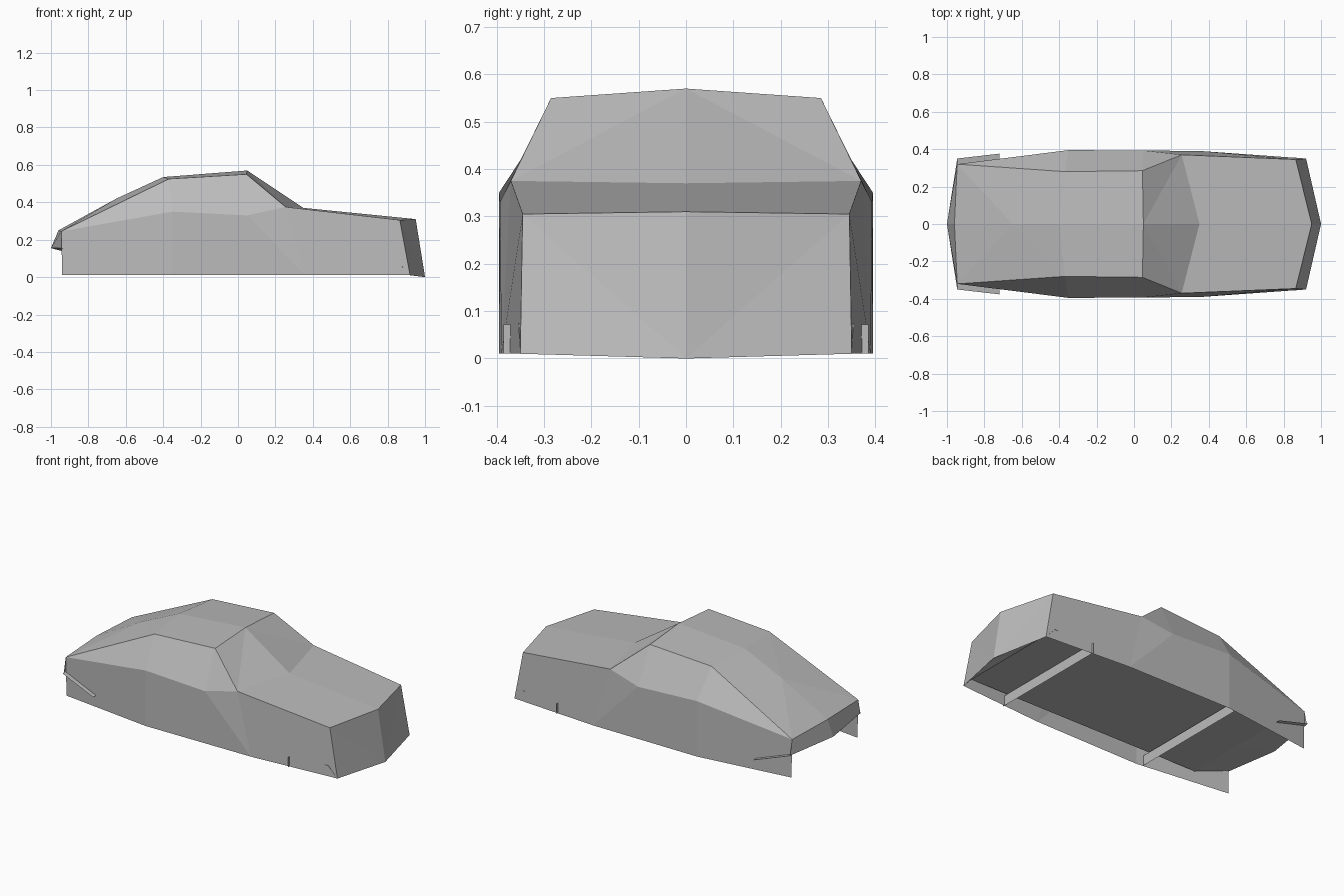
import bpy

cube = bpy.data.objects.get("Cube")
if cube:
    bpy.data.objects.remove(cube, do_unlink=True)

# One plain grey paint for every part
paint = bpy.data.materials.new("plain grey")
paint.use_nodes = True
grey = (0.5, 0.5, 0.5, 1)
paint.diffuse_color = grey
paint.node_tree.nodes["Principled BSDF"].inputs["Base Color"].default_value = grey


def half_part(name, points, faces):
    """Build the +y half from named points, then mirror it across y = 0."""
    names = list(points)
    mesh = bpy.data.meshes.new(name)
    mesh.from_pydata(list(points.values()), [],
                     [[names.index(n) for n in f.split()] for f in faces])
    mesh.materials.append(paint)
    obj = bpy.data.objects.new(name, mesh)
    bpy.context.collection.objects.link(obj)
    mirror = obj.modifiers.new("mirror", "MIRROR")
    mirror.use_axis = (False, True, False)
    return obj


# Body shell: centre line, roof edge, belt line and sill
shell = {
    "tail": (-0.96, 0, 0.25), "rear_glass": (-0.65, 0, 0.42),
    "roof_back": (-0.4, 0, 0.535), "roof_front": (0.05, 0, 0.57),
    "cowl": (0.35, 0, 0.37), "nose": (0.95, 0, 0.31), "chin": (1, 0, 0),
    "lip": (-1, 0, 0.155), "lip_side": (-0.945, 0.34, 0.155),
    "tail_side": (-0.945, 0.32, 0.245), "roof_back_side": (-0.37, 0.28, 0.525),
    "roof_front_side": (0.045, 0.285, 0.55), "cowl_side": (0.255, 0.37, 0.375),
    "nose_side": (0.865, 0.345, 0.305),
    "belt_back": (-0.35, 0.395, 0.35), "belt_front": (0.05, 0.393, 0.33),
    "sill_tail": (-0.94, 0.32, 0.01), "sill_back": (-0.35, 0.395, 0.01),
    "sill_front": (0.36, 0.39, 0.01), "chin_side": (0.92, 0.35, 0.01),
}
half_part("body_shell", shell, [
    # rear glass, roof, windscreen, bonnet
    "tail rear_glass tail_side",
    "rear_glass roof_back_side tail_side",
    "rear_glass roof_back roof_back_side",
    "roof_back roof_front roof_front_side roof_back_side",
    "roof_front cowl_side roof_front_side",
    "roof_front cowl cowl_side",
    "cowl nose nose_side cowl_side",
    # nose and tail
    "nose chin nose_side",
    "chin chin_side nose_side",
    "lip tail tail_side lip_side",
    # side glass
    "tail_side roof_back_side belt_back",
    "roof_back_side roof_front_side belt_front belt_back",
    "roof_front_side cowl_side belt_front",
    # lower side
    "sill_tail tail_side belt_back sill_back",
    "sill_back belt_back belt_front sill_front",
    "belt_front cowl_side sill_front",
    "sill_front cowl_side nose_side chin_side",
])

# Recessed floor, joined to the chin
half_part("floor", {
    "chin": (1, 0, 0), "chin_side": (0.92, 0.35, 0.01),
    "front": (0.86, 0, 0.075), "front_side": (0.86, 0.355, 0.075),
    "back": (-0.72, 0, 0.08), "back_side": (-0.72, 0.345, 0.08),
}, ["chin front front_side chin_side", "front back back_side front_side"])

# Rising rear floor, slightly wider than the tail
half_part("rear_floor", {
    "front": (-0.72, 0, 0.08), "front_side": (-0.72, 0.376, 0.08),
    "lip_side": (-0.945, 0.35, 0.155), "lip": (-1, 0, 0.155),
}, ["front lip lip_side front_side"])

# Cross plates under the floor at each axle
for name, x in (("front_axle_plate", 0.61), ("rear_axle_plate", -0.39)):
    half_part(name, {
        "low": (x, 0, 0.01), "low_side": (x, 0.385, 0.01),
        "high_side": (x, 0.385, 0.072), "high": (x, 0, 0.072),
    }, ["low low_side high_side high"])
